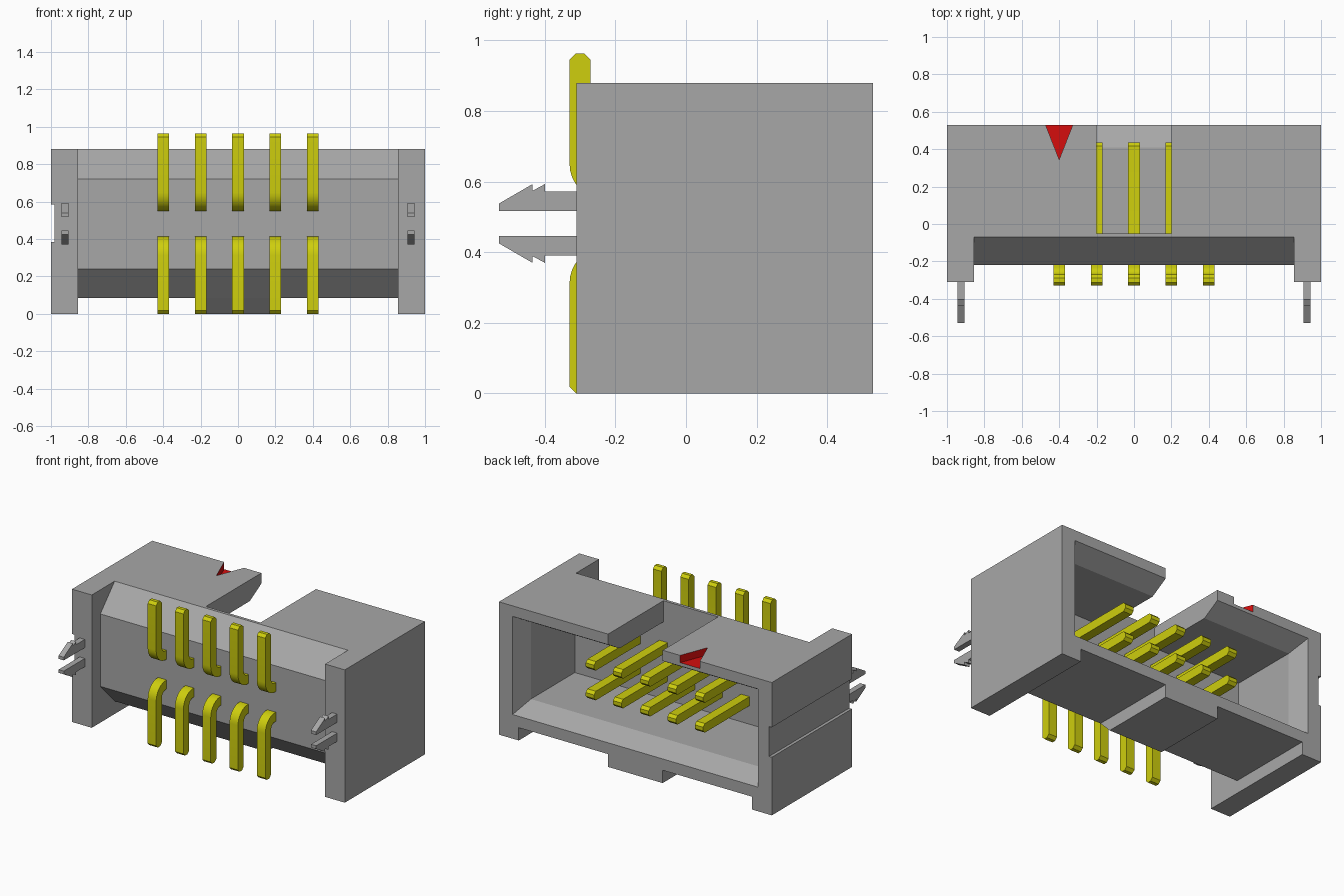
import bpy, bmesh, math

cube = bpy.data.objects.get("Cube")
if cube:
    bpy.data.objects.remove(cube, do_unlink=True)

MID_Z = 0.4815          # height of the mirror plane between the pin rows
PITCH = 0.2             # pin spacing


def material(name, rgb):
    m = bpy.data.materials.new(name)
    m.use_nodes = True
    m.diffuse_color = (*rgb, 1)
    m.node_tree.nodes["Principled BSDF"].inputs["Base Color"].default_value = (*rgb, 1)
    return m


grey = material("housing grey", (0.39, 0.39, 0.39))
yellow = material("pin yellow", (0.62, 0.62, 0.004))
red = material("marker red", (0.66, 0.004, 0.004))


def loft(name, rings, mat=None):
    """Closed solid through a list of rings with equal point counts."""
    bm = bmesh.new()
    loops = [[bm.verts.new(p) for p in ring] for ring in rings]
    n = len(loops[0])
    for a, b in zip(loops, loops[1:]):
        for i in range(n):
            bm.faces.new((a[i], a[(i + 1) % n], b[(i + 1) % n], b[i]))
    bm.faces.new(loops[0])
    bm.faces.new(loops[-1])
    bmesh.ops.recalc_face_normals(bm, faces=bm.faces[:])
    mesh = bpy.data.meshes.new(name)
    bm.to_mesh(mesh)
    bm.free()
    if mat:
        mesh.materials.append(mat)
    ob = bpy.data.objects.new(name, mesh)
    bpy.context.collection.objects.link(ob)
    return ob


def prism_x(name, yz, x0, x1, mat=None):
    """Side profile extruded along x."""
    return loft(name, [[(x, y, z) for y, z in yz] for x in (x0, x1)], mat)


def box(name, x0, x1, y0, y1, z0, z1, mat=None):
    return prism_x(name, [(y0, z0), (y1, z0), (y1, z1), (y0, z1)], x0, x1, mat)


def cut(target, cutter):
    mod = target.modifiers.new("cut", 'BOOLEAN')
    mod.operation = 'DIFFERENCE'
    mod.solver = 'EXACT'
    mod.object = cutter
    bpy.context.view_layer.update()
    dg = bpy.context.evaluated_depsgraph_get()
    new = bpy.data.meshes.new_from_object(target.evaluated_get(dg))
    target.modifiers.clear()
    target.data = new
    bpy.data.objects.remove(cutter, do_unlink=True)


# Housing: a block with everything else carved out of it
housing = box("housing", -1, 1, -0.31, 0.53, 0, 0.88, grey)

# Bevelled front wall set back between the side flanges
cut(housing, prism_x("front_cutter", [
    (-0.5, -0.1), (-0.5, 1), (-0.07, 1), (-0.07, 0.88), (-0.22, 0.72),
    (-0.22, 0.24), (-0.07, 0.085), (0.015, 0), (0.115, -0.1)], -0.855, 0.855))

# Underside recess on both sides of the centre key
for s in (-1, 1):
    xs = sorted((s * 0.2, s * 0.855))
    cut(housing, box("underside_cutter", *xs, -0.5, 0.7, -0.1, 0.085))


# Socket cavity with a flared mouth
def mouth(y, hx, z0, z1):
    return [(-hx, y, z0), (hx, y, z0), (hx, y, z1), (-hx, y, z1)]


cut(housing, loft("cavity_cutter", [
    mouth(-0.05, 0.85, 0.23, 0.74), mouth(0.41, 0.85, 0.23, 0.74),
    mouth(0.53, 0.90, 0.16, 0.81), mouth(0.60, 0.90, 0.16, 0.81)]))

# Polarising slot in the top wall
cut(housing, box("slot_cutter", -0.2, 0.2, -0.05, 0.7, 0.5, 1))

# Shallow groove along the right side
cut(housing, box("groove_cutter", -1.1, -0.98, -0.5, 0.7, 0.385, 0.583))

# Triangular first-pin notch, open at the back
tri = [(-0.4, 0.345), (-0.512, 0.63), (-0.288, 0.63)]
cut(housing, loft("marker_cutter", [[(x, y, z) for x, y in tri] for z in (0.832, 1)]))

# Paint the notch walls and floor
me = housing.data
me.materials.clear()
me.materials.append(grey)
me.materials.append(red)
for p in me.polygons:
    pts = [me.vertices[i].co for i in p.vertices]
    inside = all(-0.49 < v.x < -0.31 and v.y > 0.33 and v.z > 0.825 for v in pts)
    p.material_index = 1 if inside else 0
    p.use_smooth = False

# Barbed board clips, a mirrored pair on each flange
barb = [(-0.29, 0.517), (-0.53, 0.517), (-0.53, 0.538), (-0.435, 0.593),
        (-0.435, 0.574), (-0.40, 0.593), (-0.40, 0.572), (-0.29, 0.572)]
for side, x in (("left", 0.925), ("right", -0.925)):
    for row, flip in (("upper", False), ("lower", True)):
        pts = [(y, 2 * MID_Z - z if flip else z) for y, z in barb]
        prism_x(f"{side}_{row}_clip", pts, x - 0.019, x + 0.019, grey)


# Bent pins: straight contact, quarter bend, vertical tail
def arc(r, a0, a1, steps=8):
    return [(-0.23 + r * math.cos(math.radians(a0 + (a1 - a0) * i / steps)),
             0.65 + r * math.sin(math.radians(a0 + (a1 - a0) * i / steps)))
            for i in range(steps + 1)]


pin = ([(0.417, 0.55), (0.435, 0.568), (0.435, 0.592), (0.417, 0.61)]
       + arc(0.04, 270, 180)
       + [(-0.27, 0.945), (-0.288, 0.963), (-0.312, 0.963), (-0.33, 0.945)]
       + arc(0.10, 180, 270))
bpy.ops.object.select_all(action='DESELECT')
for row, flip in (("upper", False), ("lower", True)):
    pts = [(y, 2 * MID_Z - z if flip else z) for y, z in pin]
    for i in range(5):
        x = (i - 2) * PITCH
        ob = prism_x(f"{row}_pin_{i + 1}", pts, x - 0.031, x + 0.031, yellow)
        ob.select_set(True)
        bpy.context.view_layer.objects.active = ob
bpy.ops.object.shade_smooth_by_angle(angle=math.radians(30))
